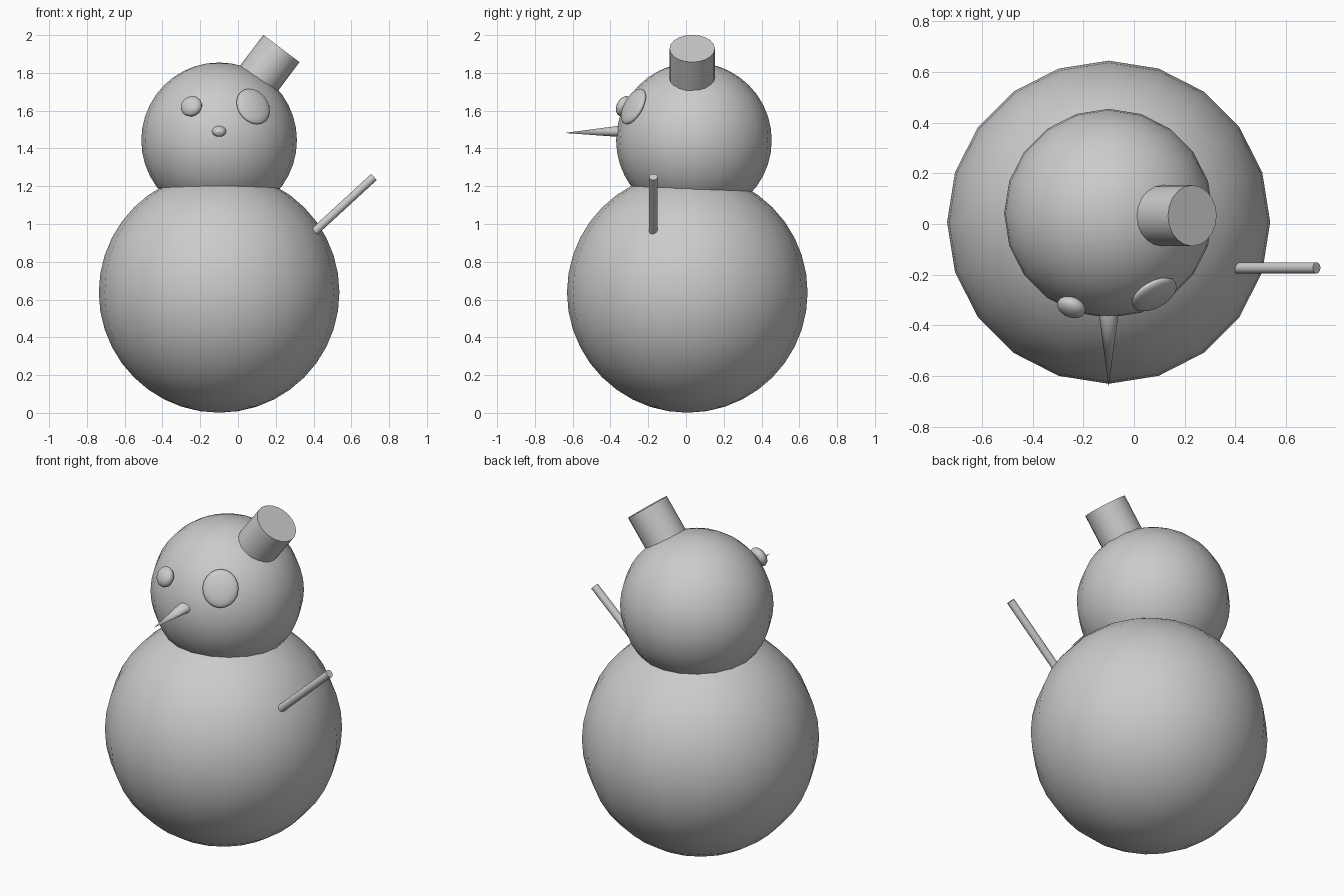
import bpy
import math
from mathutils import Vector

if "Cube" in bpy.data.objects:
    bpy.data.objects.remove(bpy.data.objects["Cube"])

HEAD = Vector((-0.1, 0.042, 1.443))


def finish(name, scale=(1, 1, 1)):
    ob = bpy.context.object
    ob.name = name
    ob.scale = scale
    bpy.ops.object.transform_apply(location=False, rotation=False, scale=True)
    bpy.ops.object.shade_smooth_by_angle(angle=math.radians(40))
    return ob


def ball(name, centre, scale, facing=None):
    bpy.ops.mesh.primitive_uv_sphere_add(segments=20, ring_count=20, radius=1, location=centre)
    ob = finish(name, scale)
    if facing is not None:
        ob.rotation_euler = facing.to_track_quat('Z', 'Y').to_euler()
    return ob


def rod(name, start, end, r1, r2, flatten=(1, 1)):
    # tapered round bar between two points
    start, end = Vector(start), Vector(end)
    axis = end - start
    bpy.ops.mesh.primitive_cone_add(vertices=20, radius1=r1, radius2=r2,
                                    depth=axis.length, location=(start + end) / 2)
    ob = finish(name, (flatten[0], flatten[1], 1))
    ob.rotation_euler = axis.to_track_quat('Z', 'Y').to_euler()
    return ob


# Snow balls
ball("body", (-0.1, 0.007, 0.638), (0.637,) * 3)
ball("head", HEAD, (0.412,) * 3)

# Eyes: small raised one, larger one sunk into the head
small_eye = Vector((-0.247, -0.328, 1.623))
ball("small_eye", small_eye, (0.058, 0.057, 0.036), small_eye - HEAD)
big_eye = Vector((0.08, -0.278, 1.622))
ball("big_eye", big_eye, (0.097, 0.104, 0.03), big_eye - HEAD)

# Pointed nose
rod("nose", (-0.1, -0.3, 1.492), (-0.1, -0.643, 1.482), 0.046, 0, (1, 0.76))

# Single stick arm
rod("arm", (0.34, -0.173, 0.90), (0.72, -0.173, 1.249), 0.022, 0.022)

# Tilted hat
tilt = math.radians(37)
top = Vector((0.23, 0.033, 1.929))
base = top - 0.25 * Vector((math.sin(tilt), 0, math.cos(tilt)))
hat = rod("hat", base, top, 0.12, 0.12)
hat.rotation_euler = (0, tilt, 0)
